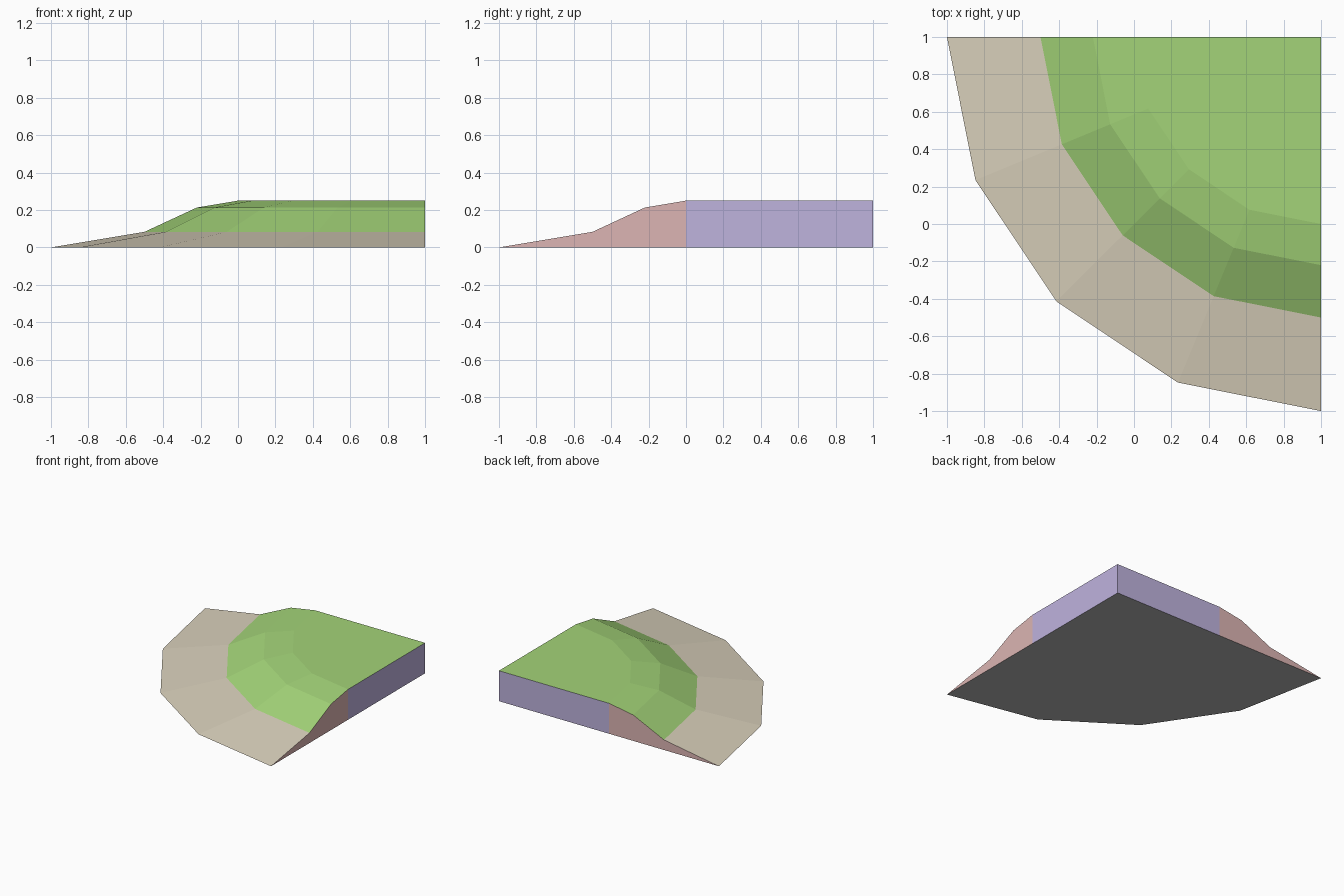
import bpy, bmesh
from math import cos, sin, pi
from mathutils import Vector

if "Cube" in bpy.data.objects:
    bpy.data.objects.remove(bpy.data.objects["Cube"], do_unlink=True)


def linear(c):
    c /= 255
    return c / 12.92 if c <= 0.04045 else ((c + 0.055) / 1.055) ** 2.4


def make_material(name, rgb):
    colour = (*[linear(c) for c in rgb], 1)
    mat = bpy.data.materials.new(name)
    mat.use_nodes = True
    mat.diffuse_color = colour
    node = mat.node_tree.nodes["Principled BSDF"]
    node.inputs["Base Color"].default_value = colour
    node.inputs["Roughness"].default_value = 0.9
    return mat


GRASS, SAND, LILAC, PINK, GREY = range(5)
materials = [make_material("grass green", (163, 212, 120)),
             make_material("sand beige", (217, 208, 187)),
             make_material("lilac side", (191, 179, 222)),
             make_material("pink side", (220, 181, 179)),
             make_material("grey underside", (178, 178, 178))]

# Slope profile, from the shore up to the plateau: radius, height
profile = [(2.0, 0.0), (1.5, 0.083), (1.22, 0.213), (1.0, 0.25)]
STEPS = 4
corner = Vector((1, 1, 0))
bm = bmesh.new()


def face(verts, material):
    bm.faces.new(verts).material_index = material


# Quarter rings swept around the back left corner
rings = []
for radius, height in profile:
    ring = []
    for i in range(STEPS + 1):
        a = pi + i * pi / 2 / STEPS
        ring.append(bm.verts.new(corner + Vector((radius * cos(a), radius * sin(a), height))))
    rings.append(ring)

# Sandy shore, then grassy slope
for level, (low, high) in enumerate(zip(rings, rings[1:])):
    for i in range(STEPS):
        face((low[i], low[i + 1], high[i + 1], high[i]), SAND if level == 0 else GRASS)

# Grassy plateau
top_corner = bm.verts.new(corner + Vector((0, 0, profile[-1][1])))
face(rings[-1] + [top_corner], GRASS)

# Cut sides: pink under the slope, lilac under the plateau
low_corner = bm.verts.new(corner)
feet = []
for end in (0, -1):
    crest = rings[-1][end]
    foot = bm.verts.new((crest.co.x, crest.co.y, 0))
    feet.append(foot)
    face([ring[end] for ring in rings] + [foot], PINK)
    face((foot, crest, top_corner, low_corner), LILAC)

# Flat underside
face(rings[0] + [feet[1], low_corner, feet[0]], GREY)

bmesh.ops.recalc_face_normals(bm, faces=bm.faces[:])
mesh = bpy.data.meshes.new("shore_corner_tile")
bm.to_mesh(mesh)
bm.free()
for mat in materials:
    mesh.materials.append(mat)
tile = bpy.data.objects.new("shore_corner_tile", mesh)
bpy.context.collection.objects.link(tile)
